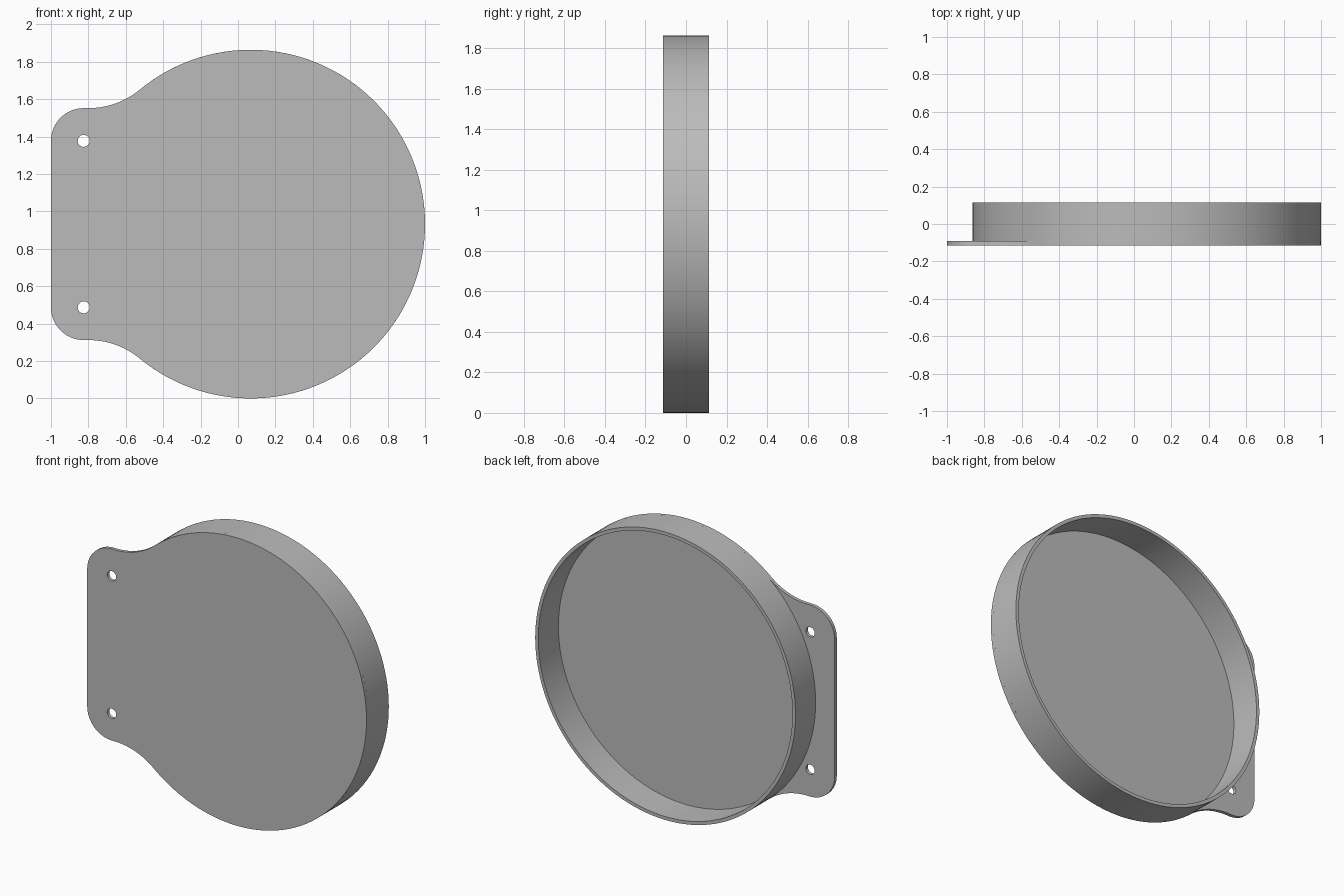
import bpy, bmesh, math
from mathutils import Vector

cube = bpy.data.objects.get("Cube")
if cube:
    bpy.data.objects.remove(cube)

grey = bpy.data.materials.new("plain grey")
grey.use_nodes = True
grey.diffuse_color = (0.5, 0.5, 0.5, 1)
grey.node_tree.nodes["Principled BSDF"].inputs["Base Color"].default_value = (0.5, 0.5, 0.5, 1)

R = 0.932                      # dish radius, also the height of its centre
CX, CZ = 0.068, R
FRONT, FLOOR, BACK = -0.114, -0.092, 0.114
WALL = 0.022
HOLE_X, HOLE_DZ, CORNER = -0.825, 0.445, 0.175


def arc(cx, cz, r, a0, a1, n):
    """Points along an arc in the front plane, angles in radians."""
    return [(cx + r * math.cos(a0 + (a1 - a0) * i / n),
             cz + r * math.sin(a0 + (a1 - a0) * i / n)) for i in range(n + 1)]


def circle(cx, cz, r, n):
    return arc(cx, cz, r, 0, 2 * math.pi, n)[:-1]


def extruded(name, loops, y0, y1):
    """Fill the first loop, leaving the others as holes, and extrude along y."""
    bm = bmesh.new()
    edges = []
    for loop in loops:
        vs = [bm.verts.new((x, y0, z)) for x, z in loop]
        edges += [bm.edges.new((a, b)) for a, b in zip(vs, vs[1:] + vs[:1])]
    bmesh.ops.triangle_fill(bm, use_beauty=True, edges=edges, normal=Vector((0, -1, 0)))
    res = bmesh.ops.extrude_face_region(bm, geom=bm.faces[:], use_keep_orig=True)
    moved = [g for g in res["geom"] if isinstance(g, bmesh.types.BMVert)]
    bmesh.ops.translate(bm, vec=(0, y1 - y0, 0), verts=moved)
    bmesh.ops.recalc_face_normals(bm, faces=bm.faces[:])
    me = bpy.data.meshes.new(name)
    bm.to_mesh(me)
    bm.free()
    me.materials.append(grey)
    ob = bpy.data.objects.new(name, me)
    bpy.context.collection.objects.link(ob)
    bpy.ops.object.select_all(action="DESELECT")
    ob.select_set(True)
    bpy.context.view_layer.objects.active = ob
    bpy.ops.object.shade_smooth_by_angle(angle=math.radians(30))
    return ob


# Base plate outline: dish arc, concave fillet, rounded tab corner, mirrored below
tab_top = HOLE_DZ + CORNER
fx = -0.8
dx, h = CX - fx, tab_top
fr = (dx * dx + h * h - R * R) / (2 * (R - h))     # fillet tangent to dish and tab
fz = tab_top + fr
join = math.atan2(fz, -dx)                         # direction of the tangent point
upper = arc(CX, 0, R, 0, join, 52)
upper += arc(fx, fz, fr, join - math.pi, -math.pi / 2, 14)[1:]
upper += arc(HOLE_X, HOLE_DZ, CORNER, math.pi / 2, math.pi, 16)
lower = [(x, -z) for x, z in reversed(upper[1:])]
outline = [(x, z + CZ) for x, z in upper + lower]
holes = [circle(HOLE_X, CZ + s * HOLE_DZ, 0.032, 32) for s in (1, -1)]
extruded("base_plate", [outline] + holes, FRONT, FLOOR)

# Thin round wall standing on the back of the plate
extruded("dish_wall", [circle(CX, CZ, R, 128), circle(CX, CZ, R - WALL, 128)], FLOOR, BACK)
